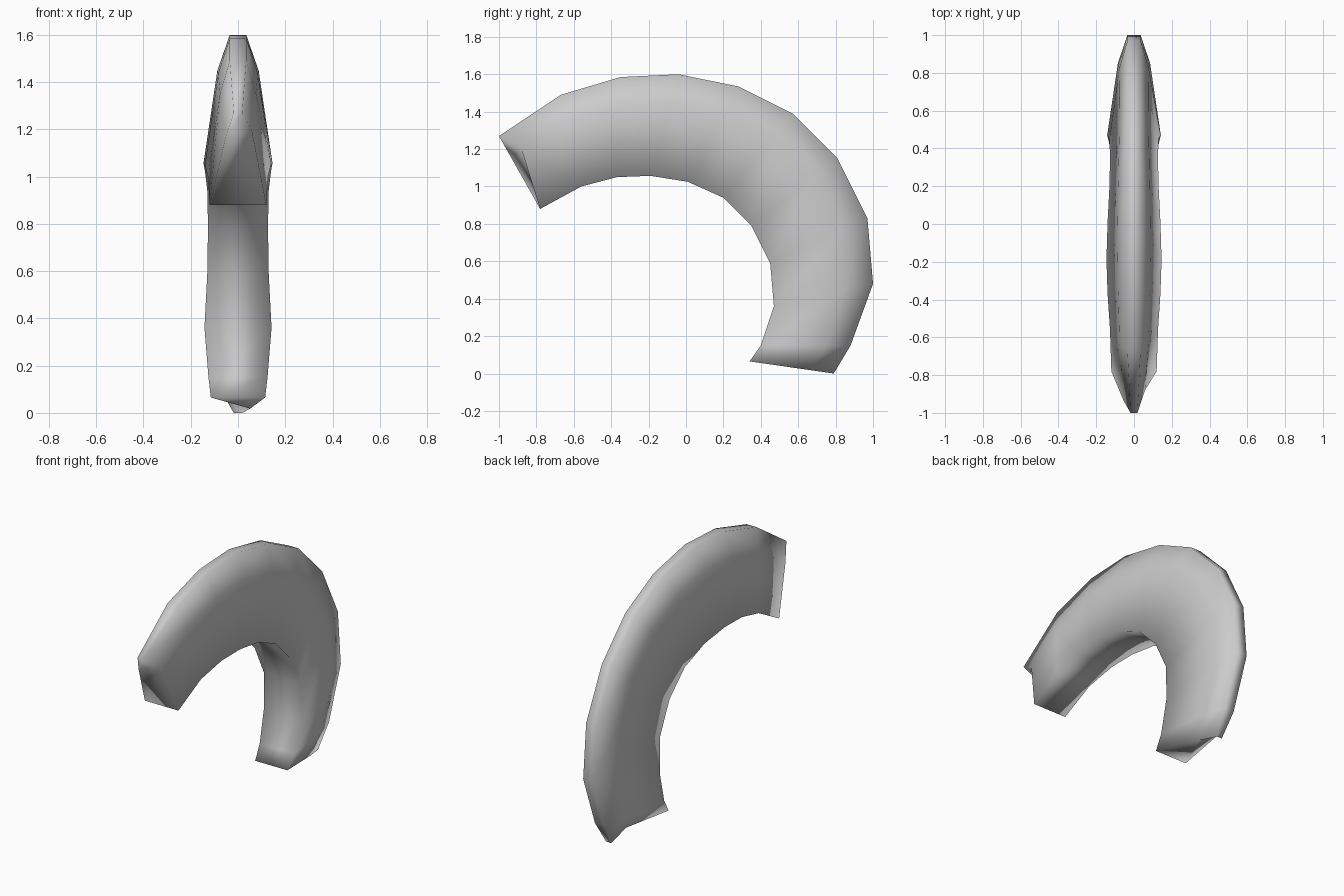
import bpy
import bmesh
from mathutils import Vector

cube = bpy.data.objects.get("Cube")
if cube:
    bpy.data.objects.remove(cube, do_unlink=True)

# Curved body: outer rim (y, z), inner rim (y, z) and inner half width per ring
RINGS = [
    ((-1.0, 1.27), (-.78, .88), .12),
    ((-.67, 1.49), (-.56, 1.0), .127),
    ((-.35, 1.585), (-.37, 1.05), .14),
    ((-.04, 1.6), (-.19, 1.057), .146),
    ((.28, 1.535), (.01, 1.025), .14),
    ((.57, 1.39), (.2, .94), .13),
    ((.81, 1.15), (.35, .79), .127),
    ((.97, .83), (.45, .59), .13),
    ((1.0, .48), (.47, .36), .142),
    ((.88, .15), (.4, .15), .125),
    ((.79, 0), (.34, .065), .115),
]
SHOULDER = .28      # depth of the shoulder below the outer rim
NOTCH = .07         # how far one shoulder is pulled in at each end


def section(outer, inner, width, end):
    """Six-sided section: narrow outer rim, shoulders, wide flat inner rim."""
    rim = Vector((0, *outer))
    base = Vector((0, *inner))
    mid = rim.lerp(base, SHOULDER)
    half = [(rim, .018 if end else .035),
            (mid, width * (.45 if end else .6)),
            (base, width)]
    side = Vector((1, 0, 0))
    return ([p + side * w for p, w in half]
            + [p - side * w for p, w in reversed(half)])


bm = bmesh.new()
last = len(RINGS) - 1
loops = []
for i, (outer, inner, width) in enumerate(RINGS):
    points = section(outer, inner, width, i in (0, last))
    loops.append([bm.verts.new(p) for p in points])

# Pull one shoulder back into the body at each end
for loop, neighbour, corner in ((loops[0], loops[1], 1), (loops[-1], loops[-2], 4)):
    pull = neighbour[corner].co - loop[corner].co
    loop[corner].co += pull.normalized() * NOTCH

# Walls
for a, b in zip(loops, loops[1:]):
    for k in range(6):
        n = (k + 1) % 6
        bm.faces.new((a[k], a[n], b[n], b[k]))

# End caps
for loop in (loops[0], loops[-1]):
    bm.faces.new((loop[0], loop[1], loop[4], loop[5]))
    bm.faces.new((loop[1], loop[2], loop[3], loop[4]))

bmesh.ops.recalc_face_normals(bm, faces=bm.faces)
for face in bm.faces:
    face.smooth = True

mesh = bpy.data.meshes.new("curved_horn")
bm.to_mesh(mesh)
bm.free()
horn = bpy.data.objects.new("curved_horn", mesh)
bpy.context.collection.objects.link(horn)

# Plain grey
grey = bpy.data.materials.new("light_grey")
grey.use_nodes = True
colour = (.6, .6, .6, 1)
grey.diffuse_color = colour
grey.node_tree.nodes["Principled BSDF"].inputs["Base Color"].default_value = colour
mesh.materials.append(grey)
